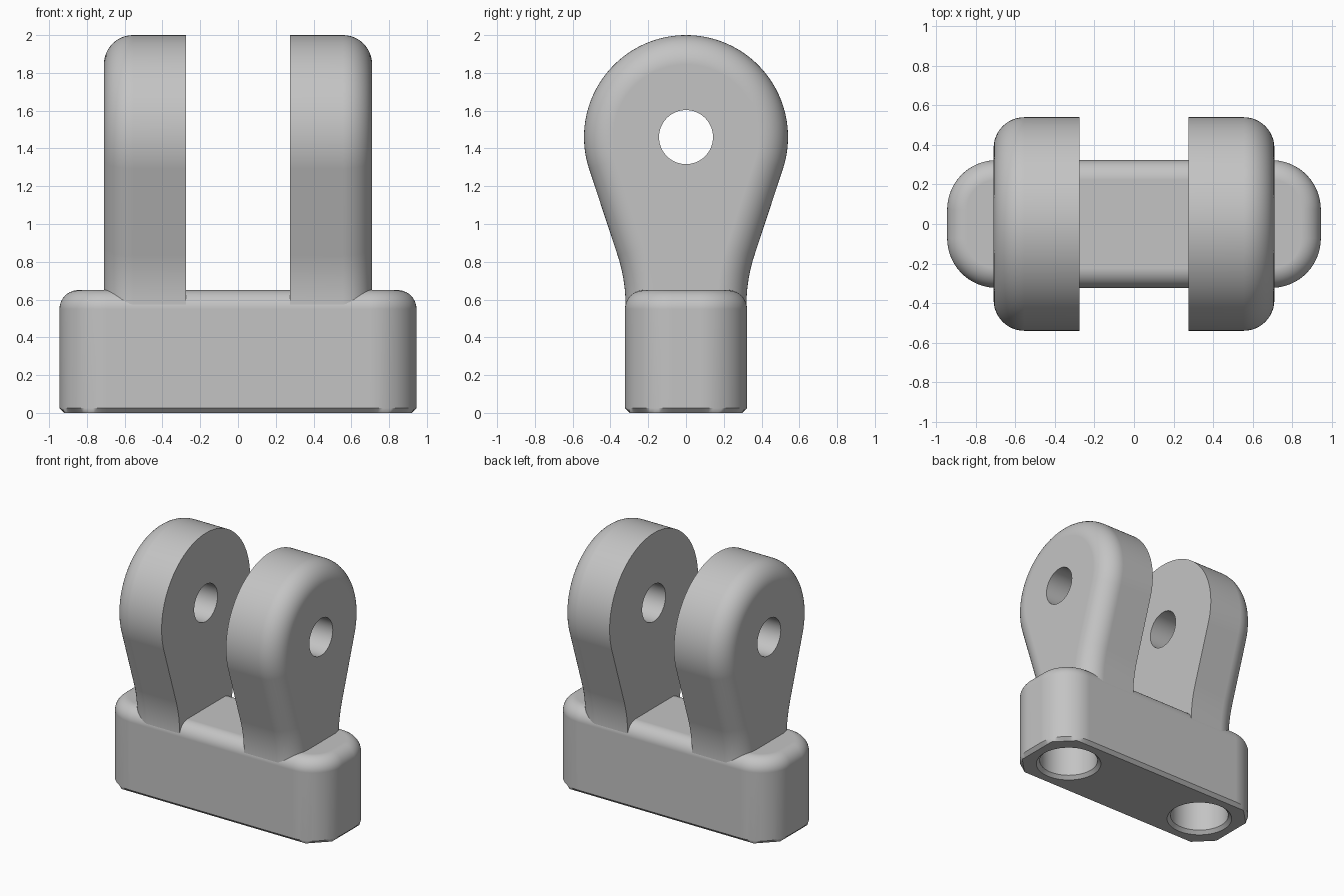
import bpy, bmesh, math
from math import sin, cos, tan, pi, radians
from mathutils import Matrix

if "Cube" in bpy.data.objects:
    bpy.data.objects.remove(bpy.data.objects["Cube"], do_unlink=True)

GREY = (0.55, 0.55, 0.55, 1)
grey = bpy.data.materials.new("plain grey")
grey.use_nodes = True
grey.diffuse_color = GREY
grey.node_tree.nodes["Principled BSDF"].inputs["Base Color"].default_value = GREY


def loft(name, rings):
    """Closed solid skinned through rings of equal point count."""
    bm = bmesh.new()
    loops = [[bm.verts.new(p) for p in ring] for ring in rings]
    n = len(loops[0])
    for a, b in zip(loops, loops[1:]):
        for i in range(n):
            j = (i + 1) % n
            bm.faces.new((a[i], a[j], b[j], b[i]))
    bm.faces.new(loops[0][::-1])
    bm.faces.new(loops[-1])
    bmesh.ops.recalc_face_normals(bm, faces=bm.faces)
    mesh = bpy.data.meshes.new(name)
    bm.to_mesh(mesh)
    bm.free()
    mesh.materials.append(grey)
    obj = bpy.data.objects.new(name, mesh)
    bpy.context.collection.objects.link(obj)
    return obj


def circle(r, z, n=64):
    return [(r * cos(2 * pi * i / n), r * sin(2 * pi * i / n), z) for i in range(n)]


def select(obj):
    bpy.ops.object.select_all(action="DESELECT")
    obj.select_set(True)
    bpy.context.view_layer.objects.active = obj


def drill(obj, cutter):
    select(obj)
    mod = obj.modifiers.new("hole", "BOOLEAN")
    mod.operation, mod.solver, mod.object = "DIFFERENCE", "EXACT", cutter
    bpy.ops.object.modifier_apply(modifier=mod.name)
    bpy.data.objects.remove(cutter, do_unlink=True)


def finish(obj):
    select(obj)
    bpy.ops.object.shade_smooth_by_angle(angle=radians(30))
    obj.modifiers.new("even shading", "WEIGHTED_NORMAL").keep_sharp = True


# Base block: rounded plan, rounded top edge, octagonal chamfered foot
HX, HY, R, TOP, FILLET, FOOT = 0.945, 0.323, 0.25, 0.65, 0.1, 0.025


def plan(z, inset=0.0, octagon=False):
    pts = []
    for q, (sx, sy) in enumerate([(1, 1), (-1, 1), (-1, -1), (1, -1)]):
        for i in range(17):
            turn = 90 * i / 16
            r = R - inset
            if octagon:
                r /= cos(radians((turn + 22.5) % 45 - 22.5))
            a = radians(turn + 90 * q)
            pts.append((sx * (HX - R) + r * cos(a), sy * (HY - R) + r * sin(a), z))
    return pts


rings = [plan(0, FOOT, True), plan(FOOT)]
for i in range(11):
    a = pi / 2 * i / 10
    rings.append(plan(TOP - FILLET + FILLET * sin(a), FILLET * (1 - cos(a))))
base = loft("base_block", rings)

# Two blind sockets with a chamfered rim under the base
for x in (-0.62, 0.62):
    socket = loft("socket_cutter", [circle(0.26, -FOOT), circle(0.235, 0),
                                    circle(0.21, FOOT), circle(0.21, 0.4)])
    socket.data.transform(Matrix.Translation((x, 0, 0)))
    drill(base, socket)
finish(base)

# Lug outline as (y, z, normal y, normal z): flared neck, then a round head
HEAD_Z, HEAD_R, NECK, FLARE_R, FLARE_Z = 1.46, 0.54, 0.32, 0.85, 0.57
LEAN = radians(18)
half = [(NECK, 0.45, 1, 0)]
for i in range(13):
    a = LEAN * i / 12
    half.append((NECK + FLARE_R * (1 - cos(a)), FLARE_Z + FLARE_R * sin(a),
                 cos(a), -sin(a)))
for i in range(40):
    a = -LEAN + (pi / 2 + LEAN) * i / 40
    half.append((HEAD_R * cos(a), HEAD_Z + HEAD_R * sin(a), cos(a), sin(a)))
outline = half + [(0, HEAD_Z + HEAD_R, 0, 1)]
outline += [(-y, z, -ny, nz) for y, z, ny, nz in reversed(half)]

INNER, OUTER, ROUND = 0.275, 0.71, 0.155


def slice_at(x, inset, side):
    return [(side * x, y - ny * inset, z - nz * inset) for y, z, ny, nz in outline]


# Mirrored pair of lugs, rounded on the outside and bored for a pin
for name, side in (("left_lug", 1), ("right_lug", -1)):
    rings = [slice_at(INNER, 0, side)]
    for i in range(13):
        a = pi / 2 * i / 12
        rings.append(slice_at(OUTER - ROUND * (1 - sin(a)), ROUND * (1 - cos(a)), side))
    lug = loft(name, rings)
    pin = loft("pin_cutter", [circle(0.143, -1), circle(0.143, 1)])
    pin.data.transform(Matrix.Translation((0, 0, HEAD_Z)) @ Matrix.Rotation(pi / 2, 4, "Y"))
    drill(lug, pin)
    finish(lug)
